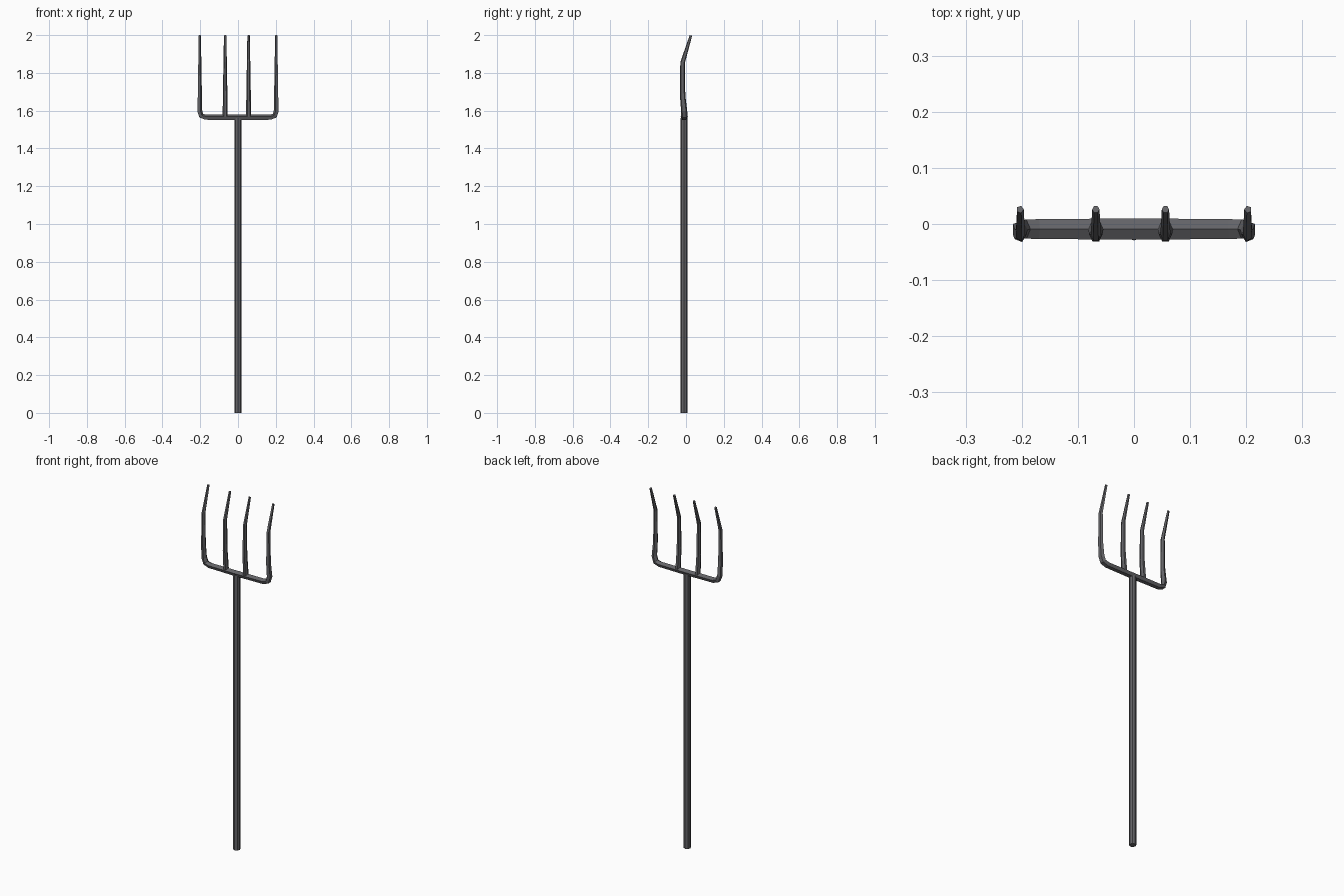
import bpy, bmesh, math
from mathutils import Vector

if "Cube" in bpy.data.objects:
    bpy.data.objects.remove(bpy.data.objects["Cube"])

# Dark iron grey
iron = bpy.data.materials.new("dark_iron")
iron.diffuse_color = (0.125, 0.125, 0.135, 1)
iron.use_nodes = True
iron.node_tree.nodes["Principled BSDF"].inputs["Base Color"].default_value = iron.diffuse_color


def tube(name, rings, sides=6):
    """Sweep a faceted section along rings of (point, side_radius, depth_radius)."""
    bm = bmesh.new()
    pts = [Vector(r[0]) for r in rings]
    loops = []
    for i, (p, rs, rd) in enumerate(rings):
        a = (pts[i] - pts[i - 1]).normalized() if i else Vector()
        b = (pts[i + 1] - pts[i]).normalized() if i < len(pts) - 1 else Vector()
        t = (a + b).normalized()
        side = t.cross(Vector((0, 1, 0))).normalized()
        up = side.cross(t)
        loops.append([bm.verts.new(pts[i]
                      + side * rs * math.cos(2 * math.pi * k / sides)
                      + up * rd * math.sin(2 * math.pi * k / sides))
                      for k in range(sides)])
    for l0, l1 in zip(loops, loops[1:]):
        for k in range(sides):
            n = (k + 1) % sides
            bm.faces.new((l0[k], l0[n], l1[n], l1[k]))
    bm.faces.new(loops[0])
    bm.faces.new(loops[-1])
    bmesh.ops.recalc_face_normals(bm, faces=bm.faces)
    me = bpy.data.meshes.new(name)
    bm.to_mesh(me)
    bm.free()
    me.materials.append(iron)
    ob = bpy.data.objects.new(name, me)
    bpy.context.collection.objects.link(ob)
    return ob


# Bent tine profile: y, z, side radius, depth radius (bottom to tip)
BEND = [(-0.018, 1.68, 0.012, 0.015),
        (-0.018, 1.855, 0.009, 0.013),
        (0.026, 1.998, 0.0065, 0.007)]


def tine(x):
    return [((x, y, z), rs, rd) for y, z, rs, rd in BEND]


# Crossbar and outer tines as one U-shaped five-sided bar, ridge inwards
half = [((0, -0.009, 1.563), 0.0155, 0.020),
        ((0.17, -0.009, 1.564), 0.015, 0.0185),
        ((0.195, -0.009, 1.572), 0.015, 0.018),
        ((0.204, -0.010, 1.60), 0.0145, 0.017)] + tine(0.203)
left = [((-x, y, z), rs, rd) for (x, y, z), rs, rd in reversed(half[1:])]
tube("crossbar_and_outer_tines", left + half, 5)

# Inner tines
for name, x in (("inner_tine_left", -0.068), ("inner_tine_right", 0.056)):
    tube(name, [((x, -0.009, 1.565), 0.0135, 0.017)] + tine(x))

# Handle
tube("handle", [((0, -0.011, 0), 0.0185, 0.0185),
                ((0, -0.011, 1.56), 0.0185, 0.0185)], 8)
